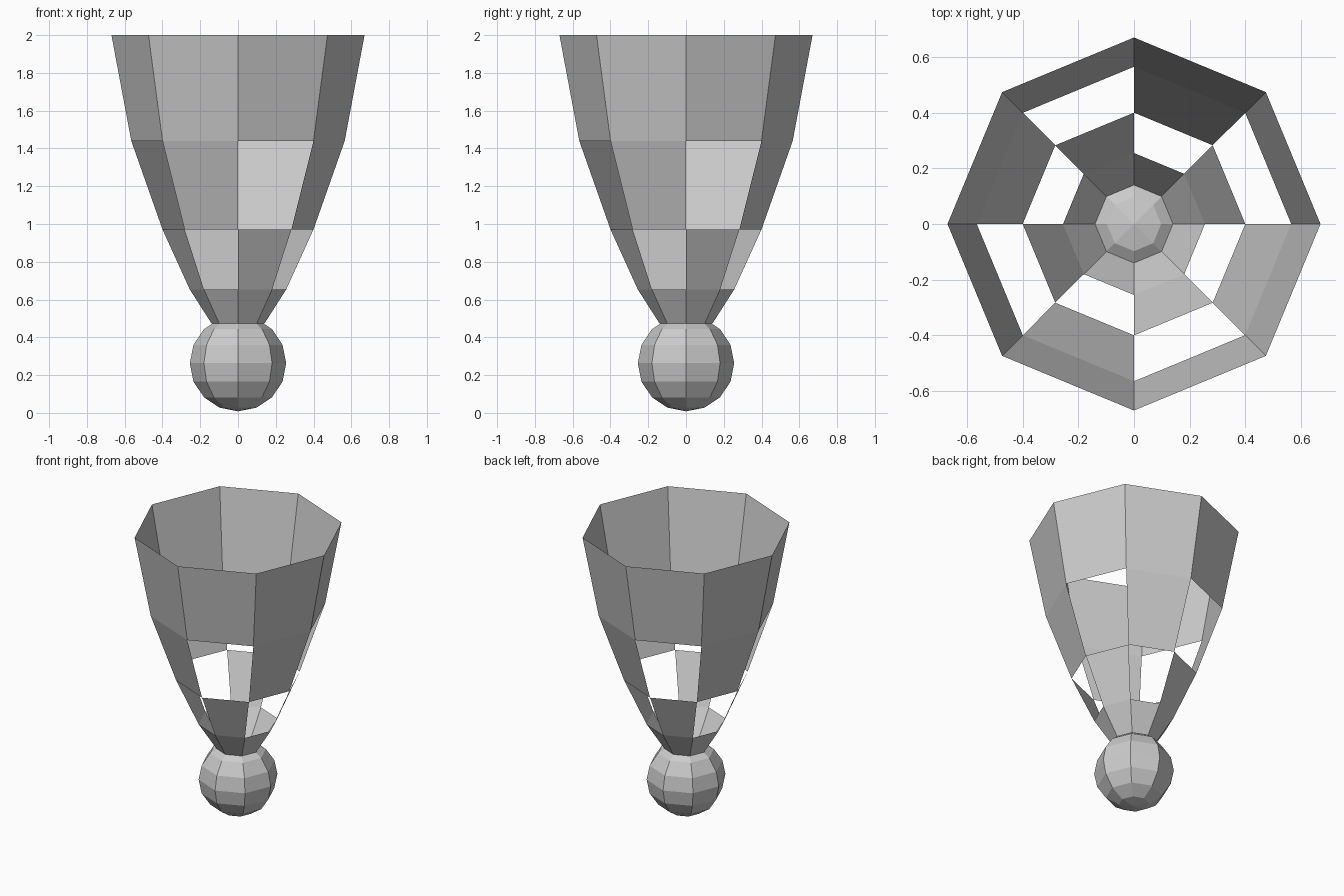
import bpy
import bmesh
from math import cos, sin, pi

if "Cube" in bpy.data.objects:
    bpy.data.objects.remove(bpy.data.objects["Cube"])

SIDES = 8


def finish(name, bm):
    mesh = bpy.data.meshes.new(name)
    bm.to_mesh(mesh)
    bm.free()
    obj = bpy.data.objects.new(name, mesh)
    bpy.context.collection.objects.link(obj)
    return obj


# Round cork tip: low-poly sphere, flat faces
bm = bmesh.new()
bmesh.ops.create_uvsphere(bm, u_segments=SIDES, v_segments=8, radius=0.255)
cork = finish("cork_tip", bm)
cork.location.z = 0.263

# Flared skirt: rings of (radius, height), open at both ends
profile = [(0.14, 0.473), (0.255, 0.653), (0.40, 0.972), (0.565, 1.44), (0.67, 2.0)]
bm = bmesh.new()
rings = [[bm.verts.new((r * cos(2 * pi * i / SIDES), r * sin(2 * pi * i / SIDES), z))
          for i in range(SIDES)] for r, z in profile]
for row in range(len(profile) - 1):
    for i in range(SIDES):
        # The two middle bands alternate panels and openings like a checkerboard
        if row in (1, 2) and (i + row) % 2 == 0:
            continue
        j = (i + 1) % SIDES
        bm.faces.new((rings[row][i], rings[row][j], rings[row + 1][j], rings[row + 1][i]))
finish("feather_skirt", bm)
